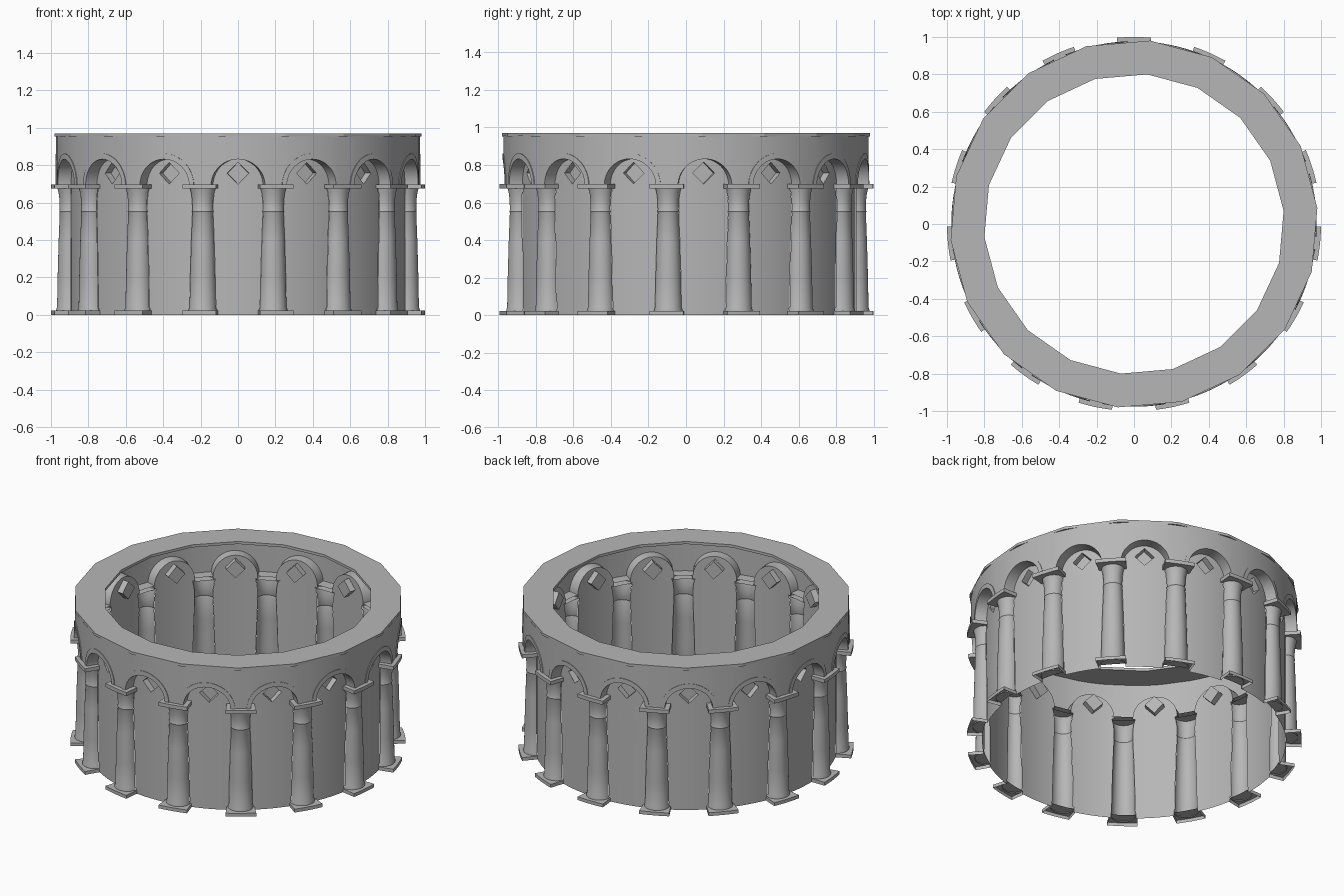
import bpy, bmesh
from math import sin, cos, pi, radians, sqrt

if "Cube" in bpy.data.objects:
    bpy.data.objects.remove(bpy.data.objects["Cube"])

N = 15                      # bays around the ring
STEP = 2 * pi / N
R_WALL, R_FACE = 0.905, 0.973
STONE = bpy.data.materials.new("stone")
STONE.diffuse_color = (0.47, 0.47, 0.47, 1)
STONE.use_nodes = True
STONE.node_tree.nodes["Principled BSDF"].inputs["Base Color"].default_value = STONE.diffuse_color
bays = [-pi / 2 + i * STEP for i in range(N)]
piers = [b + STEP / 2 for b in bays]


def finish(name, bm, smooth=True):
    bmesh.ops.remove_doubles(bm, verts=bm.verts, dist=0.0002)
    bmesh.ops.recalc_face_normals(bm, faces=bm.faces)
    me = bpy.data.meshes.new(name)
    bm.to_mesh(me)
    bm.free()
    me.materials.append(STONE)
    ob = bpy.data.objects.new(name, me)
    bpy.context.collection.objects.link(ob)
    if smooth:
        bpy.ops.object.select_all(action='DESELECT')
        ob.select_set(True)
        bpy.context.view_layer.objects.active = ob
        bpy.ops.object.shade_smooth_by_angle(angle=radians(30))


def polar(r, t, z):
    return (r * cos(t), r * sin(t), z)


def loft(bm, rows):
    """Join rows of points with quads."""
    rows = [[bm.verts.new(p) for p in row] for row in rows]
    for p, q in zip(rows, rows[1:]):
        for i in range(len(p) - 1):
            bm.faces.new((p[i], p[i + 1], q[i + 1], q[i]))


A_IN, A_OUT = radians(8.5), radians(10.0)
SPRING, TOP = 0.69, 0.957
arc = [-A_IN * cos(pi * i / 24) for i in range(25)]


def arch(a):
    return SPRING + 0.142 * sqrt(max(0.0, 1 - (a / A_IN) ** 2))


# arcade face (a shell) with the arch reveals running back to the wall
bm = bmesh.new()
for b in bays:
    ang = [-STEP / 2] + arc + [STEP / 2]
    loft(bm, [[polar(R_FACE, b + a, TOP) for a in ang],
              [polar(R_FACE, b + a, arch(a)) for a in ang],
              ])
    loft(bm, [[polar(R_FACE, b + a, arch(a)) for a in arc],
              [polar(R_WALL, b + a, arch(a)) for a in arc]])
finish("arcade_face", bm)

# slightly raised moulding around every arch
bm = bmesh.new()
for b in bays:
    rows = []
    for half, rise, r in ((A_IN, 0.142, R_FACE), (A_IN, 0.142, 0.977),
                          (A_OUT, 0.172, 0.977), (A_OUT, 0.172, R_FACE)):
        rows.append([polar(r, b - half * cos(pi * i / 24), SPRING + rise * sin(pi * i / 24))
                     for i in range(25)])
    loft(bm, rows)
finish("arch_mouldings", bm)

# column profile: radius, height
PROFILE = [(0.075, 0.015), (0.076, 0.028), (0.071, 0.04), (0.068, 0.2), (0.062, 0.4),
           (0.056, 0.545), (0.059, 0.552), (0.056, 0.56),
           (0.057, 0.61), (0.062, 0.65), (0.070, 0.68)]

# curved wall panels between the columns, with an opening for each diamond
D, ZC = 0.058, 0.757
DA = D / R_WALL
gap = lambda a: D * max(0.0, 1 - abs(a) / DA)
bm = bmesh.new()
for b in bays:
    rows = []
    for r, z in [(0.075, 0.0)] + PROFILE:
        edge = STEP / 2 - r / R_WALL
        rows.append([polar(R_WALL, b + edge * (i / 6 - 1), z) for i in range(13)])
    loft(bm, rows)
    ang = sorted(arc + [-DA, DA])
    loft(bm, [[polar(R_WALL, b + a, 0.68) for a in ang],
              [polar(R_WALL, b + a, min(ZC - gap(a), arch(a))) for a in ang]])
    loft(bm, [[polar(R_WALL, b + a, min(ZC + gap(a), arch(a))) for a in ang],
              [polar(R_WALL, b + a, arch(a)) for a in ang]])
finish("wall_panels", bm)

# diamond recesses
bm = bmesh.new()
for b in bays:
    corners = [(-DA, 0), (0, -D), (DA, 0), (0, D)]
    loft(bm, [[polar(r, b + a, ZC + z) for a, z in corners + corners[:1]]
              for r in (R_WALL, 0.865)])
    bm.faces.new([bm.verts.new(polar(0.865, b + a, ZC + z)) for a, z in corners])
finish("diamond_recesses", bm)

# half-round column shafts, hollow at the back
bm = bmesh.new()
for p in piers:
    rows = []
    for r, z in PROFILE:
        row = []
        for i in range(17):
            s, d = -r * cos(pi * i / 16), R_WALL + r * 0.95 * sin(pi * i / 16)
            row.append((d * cos(p) - s * sin(p), d * sin(p) + s * cos(p), z))
        rows.append(row)
    loft(bm, rows)
finish("column_shafts", bm)

# curved base and capital slabs, open towards the inside
plate = [radians(5.25) * (i / 3 - 1) for i in range(7)]
for name, z0, z1, closed in (("column_bases", 0.0, 0.022, False),
                             ("capital_slabs", 0.674, 0.698, True)):
    bm = bmesh.new()
    for p in piers:
        section = [(R_WALL, z1), (1.0, z1), (1.0, z0)] + ([(R_WALL, z0)] if closed else [])
        loft(bm, [[polar(r, p + a, z) for a in plate] for r, z in section])
        for a in (plate[0], plate[-1]):     # side faces
            bm.faces.new([bm.verts.new(polar(r, p + a, z)) for r, z in
                          ((R_WALL, z0), (1.0, z0), (1.0, z1), (R_WALL, z1))])
    finish(name, bm)

# flat eighteen-sided top ring
bm = bmesh.new()
loft(bm, [[polar(r, radians(5 + 20 * i), z) for i in range(19)]
          for r, z in ((0.803, 0.953), (0.984, 0.953), (0.984, 0.97),
                       (0.803, 0.97), (0.803, 0.953))])
finish("top_ring", bm, smooth=False)
